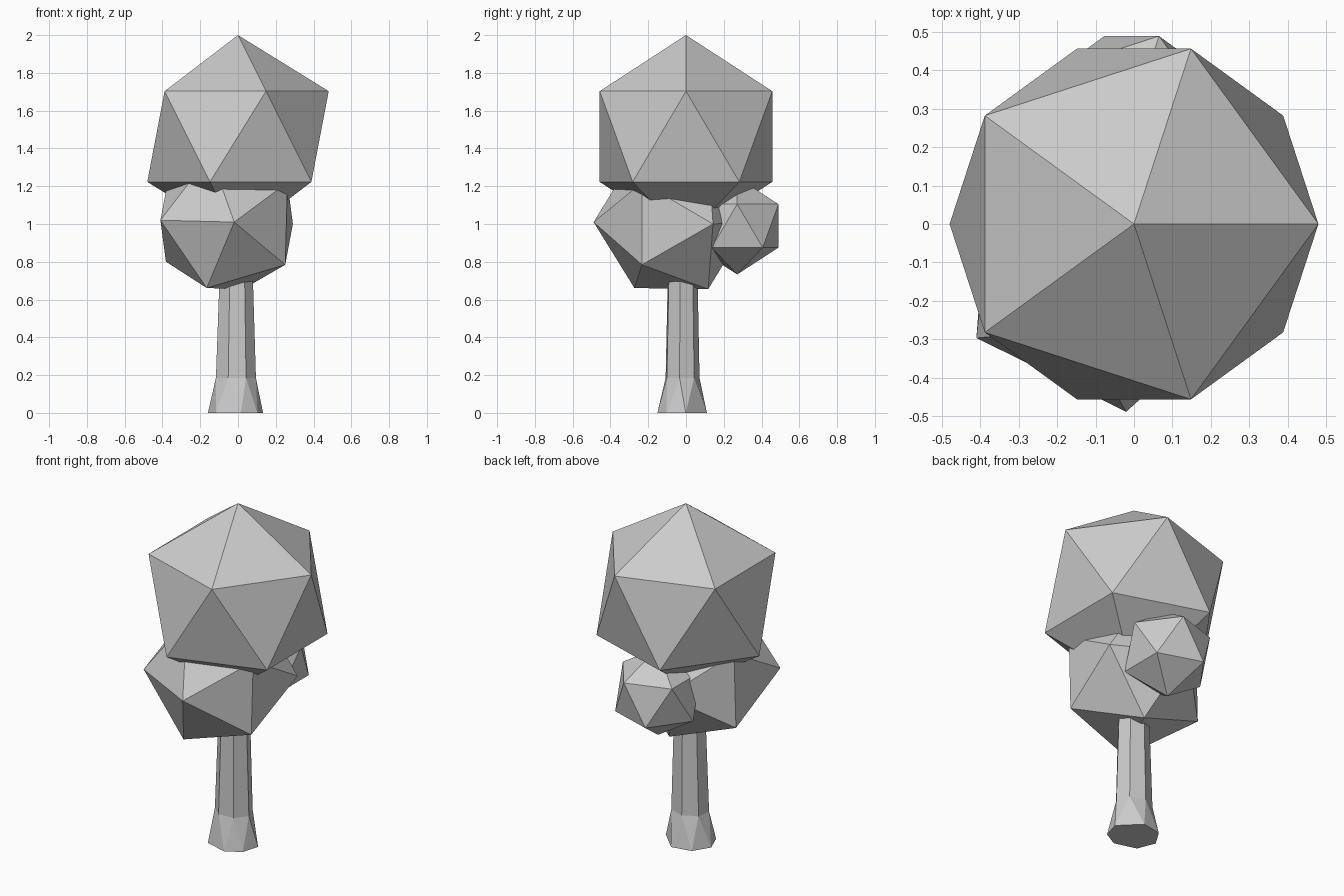
import bpy, bmesh
from math import radians, cos, sin
from mathutils import Vector, Matrix

if "Cube" in bpy.data.objects:
    bpy.data.objects.remove(bpy.data.objects["Cube"])


def finish(bm, name):
    bmesh.ops.recalc_face_normals(bm, faces=bm.faces)
    mesh = bpy.data.meshes.new(name)
    bm.to_mesh(mesh)
    bm.free()
    ob = bpy.data.objects.new(name, mesh)
    bpy.context.collection.objects.link(ob)
    return ob


def leaf_clump(name, center, radius, pole=None, side=None):
    """Icosahedron; optionally turned so one corner points at pole, a neighbour at side."""
    turn = Matrix.Identity(4)
    if pole:
        z = Vector(pole).normalized()
        x = Vector(side)
        x = (x - z * x.dot(z)).normalized()
        turn = Matrix((x, z.cross(x), z)).transposed().to_4x4()
    bm = bmesh.new()
    bmesh.ops.create_icosphere(bm, subdivisions=1, radius=radius,
                               matrix=Matrix.Translation(center) @ turn)
    return finish(bm, name)


# Foliage
leaf_clump("crown_foliage", (0, 0, 1.463), 0.537)
leaf_clump("middle_foliage", (-0.06, -0.077, 1.01), 0.414,
           pole=(0.04, -0.413, 0), side=(-0.35, -0.215, 0.01))
leaf_clump("small_foliage", (-0.006, 0.271, 0.99), 0.257)

# Trunk: seven-sided, with a flared and slightly twisted foot
N = 7
foot_angles = [-38, -79, -135, -185, -234, -283, -352]
stem_angles = [-8 - 360 / N * i for i in range(N)]
bm = bmesh.new()


def ring(angles, cx, cy, rx, ry, z):
    return [bm.verts.new((cx + rx * cos(radians(a)), cy + ry * sin(radians(a)), z))
            for a in angles]


foot = ring(foot_angles, -0.013, -0.02, 0.147, 0.134, 0)
knee = ring(stem_angles, -0.013, -0.021, 0.109, 0.093, 0.185)
top = ring(stem_angles, -0.011, -0.02, 0.088, 0.08, 0.8)
bm.faces.new(foot)
bm.faces.new(top)
for i in range(N):
    j = (i + 1) % N
    bm.faces.new((knee[i], foot[i], knee[j]))
    bm.faces.new((foot[i], foot[j], knee[j]))
    bm.faces.new((knee[i], knee[j], top[j], top[i]))
finish(bm, "trunk")
